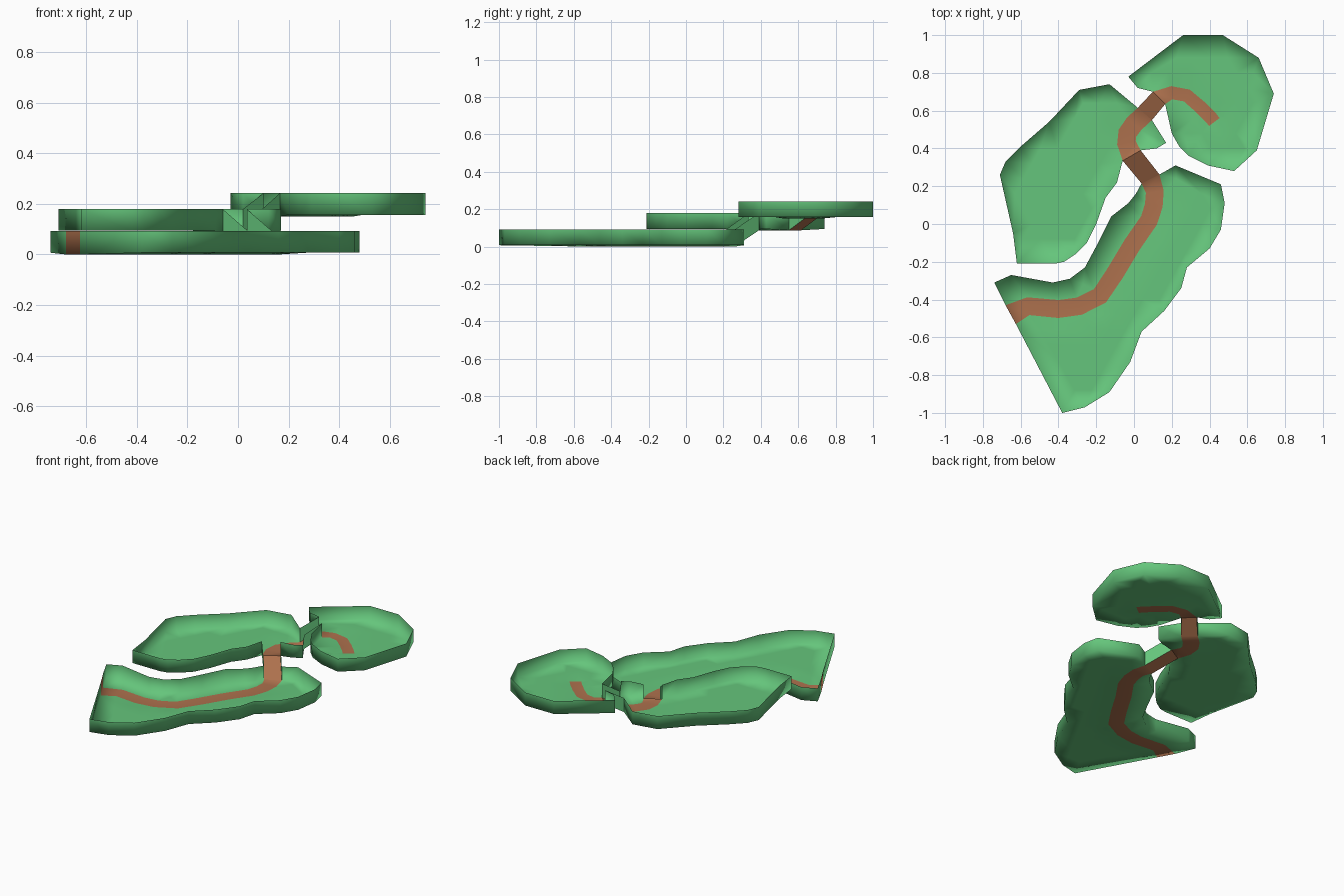
import bpy, bmesh
from mathutils import Vector
from mathutils.geometry import delaunay_2d_cdt, intersect_point_line

if "Cube" in bpy.data.objects:
    bpy.data.objects.remove(bpy.data.objects["Cube"])

WALL = 0.085      # rim height of every tray
RECESS = 0.007    # path lies a little below the grass


def material(name, rgb):
    m = bpy.data.materials.new(name)
    m.diffuse_color = (*rgb, 1)
    m.use_nodes = True
    m.node_tree.nodes["Principled BSDF"].inputs["Base Color"].default_value = m.diffuse_color
    return m


MATS = [material("grass green", (0.13, 0.56, 0.20)),
        material("dirt brown", (0.42, 0.165, 0.075))]

# Path mouths: pairs of points on the outlines
ENTRY = ((-0.68, -0.43), (-0.625, -0.53))
LOW_OUT = ((0.04, 0.215), (0.135, 0.262))
MID_IN = ((-0.06, 0.335), (0.035, 0.39))
MID_OUT = ((0.02, 0.615), (0.095, 0.55))
TOP_IN = ((0.10, 0.70), (0.165, 0.635))

LOWER = [(-0.74, -0.31), (-0.65, -0.27), (-0.43, -0.31), (-0.34, -0.29),
         (-0.26, -0.23), (-0.19, -0.10), (-0.12, 0.04), (-0.03, 0.11), (0.01, 0.16),
         *LOW_OUT, (0.22, 0.31), (0.46, 0.21), (0.48, 0.11), (0.46, -0.03),
         (0.40, -0.13), (0.28, -0.23), (0.25, -0.34), (0.16, -0.46),
         (0.04, -0.57), (-0.02, -0.73), (-0.13, -0.89), (-0.26, -0.97),
         (-0.38, -1.0), *ENTRY[::-1]]
MIDDLE = [(-0.62, -0.21), (-0.64, -0.05), (-0.71, 0.26), (-0.68, 0.33),
          (-0.60, 0.41), (-0.45, 0.54), (-0.29, 0.71), (-0.13, 0.74),
          *MID_OUT, (0.17, 0.43), (0.12, 0.40), *MID_IN[::-1],
          (-0.09, 0.22), (-0.15, 0.14), (-0.20, 0.0), (-0.25, -0.10),
          (-0.31, -0.16), (-0.37, -0.20), (-0.42, -0.21)]
UPPER = [(-0.03, 0.78), (0.26, 1.0), (0.47, 1.0), (0.66, 0.88), (0.74, 0.69),
         (0.65, 0.39), (0.53, 0.28), (0.39, 0.31), (0.29, 0.36), (0.24, 0.41),
         (0.20, 0.48), *TOP_IN[::-1], (0.02, 0.72)]


def inside(p, poly):
    hit = False
    for a, b in zip(poly, poly[1:] + poly[:1]):
        if (a[1] > p[1]) != (b[1] > p[1]):
            if p[0] < a[0] + (p[1] - a[1]) * (b[0] - a[0]) / (b[1] - a[1]):
                hit = not hit
    return hit


def distance(p, a, b):
    p, a, b = (Vector((q[0], q[1], 0)) for q in (p, a, b))
    near, t = intersect_point_line(p, a, b)
    return (p - (a if t < 0 else b if t > 1 else near)).length


def edge_distance(p, poly):
    return min(distance(p, a, b) for a, b in zip(poly, poly[1:] + poly[:1]))


def ribbon(points, width, start, end):
    """Path polygon around a centre line, fitted to its mouths."""
    mid = lambda g: (Vector(g[0]) + Vector(g[1])) / 2
    c = ([mid(start)] if start else []) + [Vector(p) for p in points]
    c += [mid(end)] if end else []
    left, right = [], []
    for i, p in enumerate(c):
        d = (c[min(i + 1, len(c) - 1)] - c[max(i - 1, 0)]).normalized()
        n = Vector((-d.y, d.x)) * width / 2
        left.append(p + n)
        right.append(p - n)
    for gate, i in ((start, 0), (end, -1)):
        if gate:
            a, b = sorted(map(Vector, gate), key=lambda q: (q - left[i]).length)
            left[i], right[i] = a, b
    return [tuple(p) for p in left + right[::-1]]


def finish(name, bm):
    for f in bm.faces:
        f.smooth = True
    me = bpy.data.meshes.new(name)
    bm.to_mesh(me)
    bm.free()
    for m in MATS:
        me.materials.append(m)
    bpy.context.collection.objects.link(bpy.data.objects.new(name, me))


def tray(name, outline, floor, path, open_gates, painted=None):
    # Floor triangulation with the path cut in
    pts = [Vector(p) for p in outline + path]
    n, m = len(outline), len(path)
    edges = [(i, (i + 1) % n) for i in range(n)]
    edges += [(n + i, n + (i + 1) % m) for i in range(m)]
    for i in range(-10, 11):
        for j in range(-13, 14):
            p = (i * 0.09 + (j % 2) * 0.045, j * 0.08)
            if inside(p, outline) and edge_distance(p, outline) > 0.05 \
                    and edge_distance(p, path) > 0.03:
                pts.append(Vector(p))
    co, _, tris, *_ = delaunay_2d_cdt(pts, edges, [], 0, 1e-4)
    bm = bmesh.new()
    vs = [bm.verts.new((p.x, p.y, floor)) for p in co]
    for t in tris:
        c = sum((co[k] for k in t), Vector((0, 0))) / len(t)
        if inside(c, outline):
            f = bm.faces.new([vs[k] for k in t])
            f.material_index = int(inside(c, path))
            f.normal_update()
            if f.normal.z < 0:
                f.normal_flip()
    bmesh.ops.delete(bm, geom=[v for v in bm.verts if not v.link_faces], context='VERTS')
    rim = [e for e in bm.edges if e.is_boundary]
    for v in {v for f in bm.faces if f.material_index for v in f.verts}:
        v.co.z -= RECESS
    # Upright rim, left open where a ramp joins
    tops = {}
    for e in rim:
        c = (e.verts[0].co + e.verts[1].co) / 2
        if any(distance(c, *g) < 0.004 for g in open_gates):
            continue
        loop = e.link_loops[0]
        a, b = loop.vert, loop.link_loop_next.vert
        for v in (a, b):
            if v not in tops:
                tops[v] = bm.verts.new((v.co.x, v.co.y, floor + WALL))
        f = bm.faces.new((b, a, tops[a], tops[b]))
        f.material_index = int(bool(painted) and distance(c, *painted) < 0.004)
    finish(name, bm)


def ramp(name, low, z0, high, z1):
    # Sloping path with a green wall on both sides
    bm = bmesh.new()
    base, top = [], []
    for gate, z in ((low, z0), (high, z1)):
        base.append([bm.verts.new((*p, z - RECESS)) for p in gate])
        top.append([bm.verts.new((*p, z + WALL)) for p in gate])
    f = bm.faces.new((base[0][0], base[0][1], base[1][1], base[1][0]))
    f.material_index = 1
    bm.faces.new((base[0][0], base[1][0], top[1][0], top[0][0]))
    bm.faces.new((base[1][1], base[0][1], top[0][1], top[1][1]))
    for e in bm.edges:
        if len(e.link_faces) == 2:
            e.smooth = False
    finish(name, bm)


Z_LOW, Z_MID, Z_TOP = RECESS, 0.094, 0.157

low_path = ribbon([(-0.56, -0.435), (-0.40, -0.45), (-0.29, -0.435), (-0.18, -0.38),
                   (-0.10, -0.26), (-0.01, -0.11), (0.08, 0.02), (0.105, 0.10),
                   (0.11, 0.17)], 0.095, ENTRY, LOW_OUT)
mid_path = ribbon([(-0.04, 0.43), (-0.035, 0.48), (0.0, 0.53)], 0.10, MID_IN, MID_OUT)
top_path = ribbon([(0.20, 0.695), (0.28, 0.68), (0.35, 0.62), (0.41, 0.56),
                   (0.425, 0.54)], 0.07, TOP_IN, None)

tray("lower_ground", LOWER, Z_LOW, low_path, [LOW_OUT], ENTRY)
tray("middle_ground", MIDDLE, Z_MID, mid_path, [MID_IN, MID_OUT])
tray("upper_ground", UPPER, Z_TOP, top_path, [TOP_IN])
ramp("lower_ramp", LOW_OUT, Z_LOW, MID_IN, Z_MID)
ramp("upper_ramp", MID_OUT, Z_MID, TOP_IN, Z_TOP)
